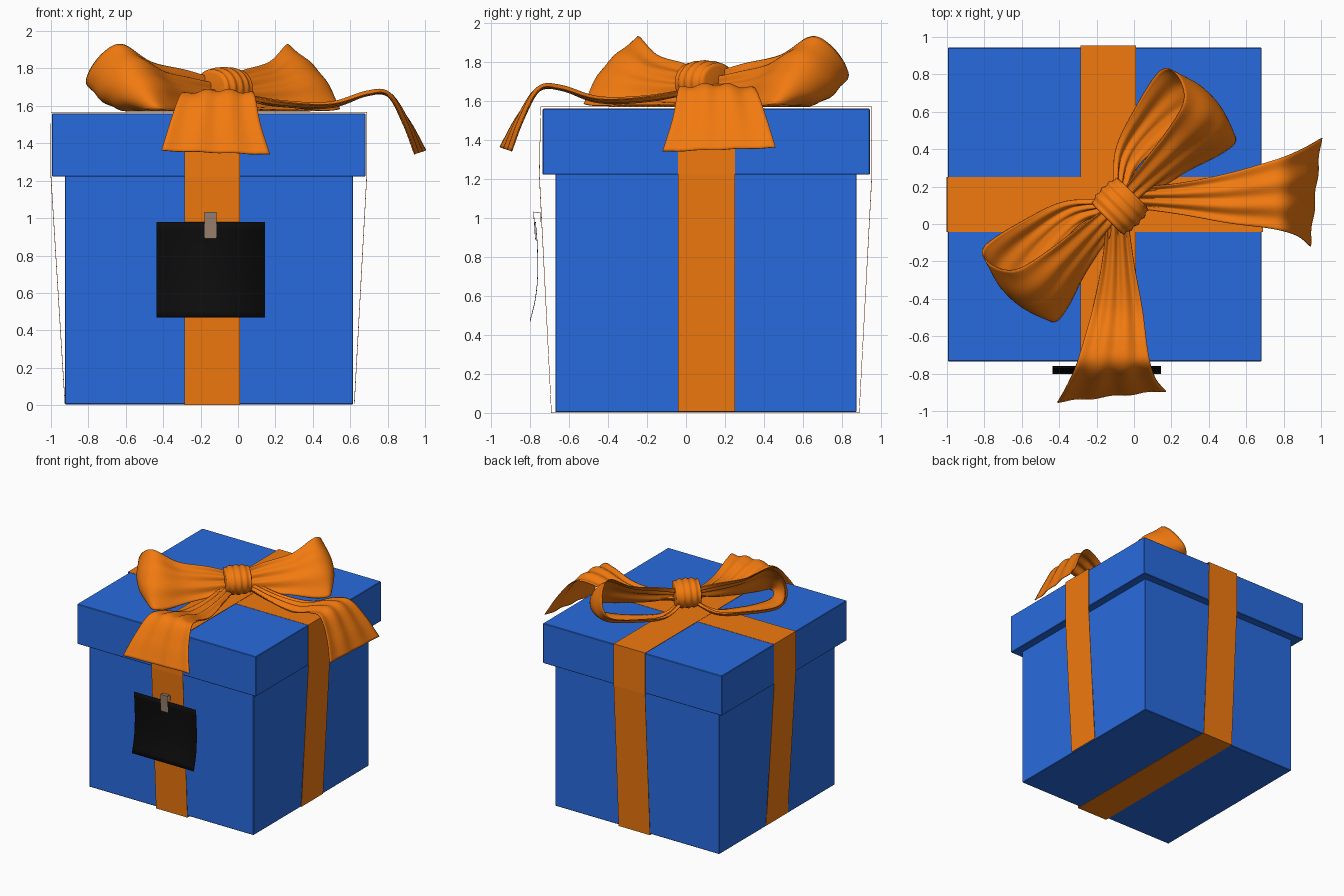
import bpy, bmesh
from math import sin, cos, pi, sqrt
from mathutils import Vector

if "Cube" in bpy.data.objects:
    bpy.data.objects.remove(bpy.data.objects["Cube"])


def material(name, rgb):
    m = bpy.data.materials.new(name)
    m.diffuse_color = (*rgb, 1)
    m.use_nodes = True
    m.node_tree.nodes["Principled BSDF"].inputs["Base Color"].default_value = m.diffuse_color
    return m


BLUE = material("blue_card", (0.022, 0.147, 0.73))
ORANGE = material("orange_satin", (0.89, 0.195, 0.005))
BLACK = material("black_card", (0.004, 0.004, 0.004))
TAN = material("clip_tan", (0.33, 0.22, 0.16))


def make(name, verts, faces, mat, thick=0, smooth=False):
    me = bpy.data.meshes.new(name)
    me.from_pydata([tuple(v) for v in verts], [], faces)
    me.materials.append(mat)
    ob = bpy.data.objects.new(name, me)
    bpy.context.collection.objects.link(ob)
    if smooth:
        me.shade_smooth()
    if thick:
        mod = ob.modifiers.new("thickness", "SOLIDIFY")
        mod.thickness, mod.offset = thick, 0
    return ob


def grid_faces(rows, cols, flip=False):
    out = []
    for i in range(rows - 1):
        for j in range(cols - 1):
            f = [i * cols + j, (i + 1) * cols + j, (i + 1) * cols + j + 1, i * cols + j + 1]
            out.append(f[::-1] if flip else f)
    return out


def box(name, lo, hi, mat):
    lo, hi = Vector(lo), Vector(hi)
    bm = bmesh.new()
    bmesh.ops.create_cube(bm, size=1)
    for v in bm.verts:
        v.co = (lo + hi) / 2 + v.co * (hi - lo)
    me = bpy.data.meshes.new(name)
    bm.to_mesh(me)
    bm.free()
    me.materials.append(mat)
    ob = bpy.data.objects.new(name, me)
    bpy.context.collection.objects.link(ob)
    b = ob.modifiers.new("soft_edge", "BEVEL")
    b.width, b.segments = 0.004, 1


def spline(pts, s):
    """Catmull-Rom point at s in 0..1"""
    p = [Vector(q) for q in pts]
    x = s * (len(p) - 1)
    i = min(int(x), len(p) - 2)
    t = x - i
    b, c = p[i], p[i + 1]
    a = p[i - 1] if i else 2 * b - c
    d = p[i + 2] if i + 2 < len(p) else 2 * c - b
    return 0.5 * (2 * b + (c - a) * t + (2 * a - 5 * b + 4 * c - d) * t * t
                  + (3 * b - a - 3 * c + d) * t ** 3)


def ribbon_loft(name, edge_a, edge_b, to_world, bulge, pleat, flip=False, rows=60, cols=25):
    """Cloth strip between two edge curves, bulged and pleated along its normal"""
    verts = []
    for i in range(rows):
        s = i / (rows - 1)
        a, b = spline(edge_a, s), spline(edge_b, s)
        s0, s1 = max(s - 0.01, 0), min(s + 0.01, 1)
        tan = (spline(edge_a, s1) + spline(edge_b, s1)) - (spline(edge_a, s0) + spline(edge_b, s0))
        n = tan.cross(b - a).normalized()
        for j in range(cols):
            t = j / (cols - 1)
            d = bulge(s) * sin(pi * t) + pleat(s) * cos(6 * pi * t)
            verts.append(to_world(a.lerp(b, t) + n * d))
    make(name, verts, grid_faces(rows, cols, flip), ORANGE, 0.006, True)


# box and lid
box("box_body", (-0.925, -0.67, 0.004), (0.615, 0.875, 1.23), BLUE)
box("box_lid", (-0.995, -0.735, 1.222), (0.682, 0.943, 1.56), BLUE)


# flat ribbons wrapped around the box
def wrap(name, profile, c0, c1, axis):
    verts = []
    for p, z in profile:
        for c in (c0, c1):
            verts.append((p, c, z) if axis == "x" else (c, p, z))
    make(name, verts, grid_faces(len(profile), 2, axis == "x"), ORANGE, 0.003)


wrap("ribbon_side_to_side",
     [(-0.925, 0.008), (-1.0, 1.22), (-1.0, 1.566), (0.688, 1.566), (0.688, 1.22), (0.622, 0.008)],
     -0.042, 0.25, "x")
wrap("ribbon_front_to_back",
     [(0.1, 0.0015), (-0.69, 0.0015), (-0.752, 1.22), (-0.745, 1.569), (0.953, 1.569),
      (0.953, 1.22), (0.888, 0.0015), (0.1, 0.0015)],
     -0.285, 0.01, "y")

# gift tag, gently curved, with its clip
tag_profile = [(-0.772, 0.98), (-0.763, 0.87), (-0.76, 0.75), (-0.764, 0.65), (-0.777, 0.56), (-0.8, 0.47)]
tag = []
for i in range(13):
    q = spline([(0, y, z) for y, z in tag_profile], i / 12)
    tag += [(-0.435, q.y, q.z), (0.145, q.y, q.z)]
make("gift_tag", tag, grid_faces(13, 2), BLACK, 0.003, True)
clip = []
for y, z in [(-0.772, 0.89), (-0.776, 0.96), (-0.782, 1.03), (-0.745, 1.025), (-0.745, 0.98)]:
    clip += [(-0.18, y, z), (-0.115, y, z)]
make("tag_clip", clip, grid_faces(5, 2, True), TAN, 0.004)

# bow loops, in bow axes: u along the bow, v toward the front right corner
R2 = sqrt(2)
upper = [(0.04, -0.17, 1.74), (0.22, -0.2, 1.785), (0.45, -0.23, 1.83), (0.62, -0.27, 1.925),
         (0.69, -0.34, 1.885), (0.71, -0.43, 1.78), (0.65, -0.48, 1.70), (0.42, -0.43, 1.65),
         (0.2, -0.35, 1.62), (0.04, -0.2, 1.66)]
lower = [(0.04, -0.06, 1.64), (0.22, -0.04, 1.60), (0.4, 0.0, 1.585), (0.58, 0.06, 1.572),
         (0.68, 0.07, 1.582), (0.70, 0.0, 1.58), (0.64, -0.1, 1.578), (0.45, -0.18, 1.578),
         (0.22, -0.2, 1.578), (0.04, -0.13, 1.63)]


def bow_to_world(side):
    def f(p):
        u = side * p.x + 0.015
        return Vector(((u + p.y) / R2, (u - p.y) / R2, max(p.z, 1.574)))
    return f


for side, name in ((-1, "bow_loop_left"), (1, "bow_loop_right")):
    ribbon_loft(name, upper, lower, bow_to_world(side),
                lambda s: 0.055 * sin(pi * s), lambda s: 0.012 * abs(2 * s - 1), side > 0)

# bow tails, the second mirrored across the box diagonal
left = [(-0.14, 0.08, 1.66), (-0.17, -0.2, 1.60), (-0.22, -0.45, 1.59), (-0.27, -0.63, 1.65),
        (-0.31, -0.75, 1.65), (-0.36, -0.86, 1.52), (-0.41, -0.95, 1.36)]
right = [(-0.04, 0.08, 1.66), (0.0, -0.2, 1.61), (0.045, -0.45, 1.60), (0.07, -0.65, 1.655),
         (0.09, -0.75, 1.65), (0.12, -0.83, 1.50), (0.17, -0.89, 1.34)]
for name, fn, flip in (
        ("bow_tail_front", lambda p: p, False),
        ("bow_tail_side", lambda p: Vector((0.05 - p.y, 0.05 - p.x, p.z)), True)):
    ribbon_loft(name, left, right, fn, lambda s: 0.02 * sin(pi * s),
                lambda s: 0.012 * (1 - 0.6 * s), flip)

# knot: pleated band wrapped around the middle of the bow
knot, rows, cols = [], 29, 33
for i in range(rows):
    k = 2 * i / (rows - 1) - 1
    swell = 1.0 - 0.12 * k * k + 0.035 * cos(4 * pi * k)
    if abs(k) == 1:
        swell = 0.72
    for j in range(cols):
        a = 2 * pi * j / (cols - 1)
        p = Vector((0.1 * k, -0.12 + 0.135 * swell * cos(a), 1.695 + 0.11 * swell * sin(a)))
        knot.append(bow_to_world(1)(p))
knot_ob = make("bow_knot", knot, grid_faces(rows, cols), ORANGE, 0, True)
bm = bmesh.new()
bm.from_mesh(knot_ob.data)
bmesh.ops.remove_doubles(bm, verts=bm.verts, dist=1e-5)
bmesh.ops.holes_fill(bm, edges=[e for e in bm.edges if e.is_boundary], sides=0)
bmesh.ops.recalc_face_normals(bm, faces=bm.faces)
bm.to_mesh(knot_ob.data)
bm.free()
